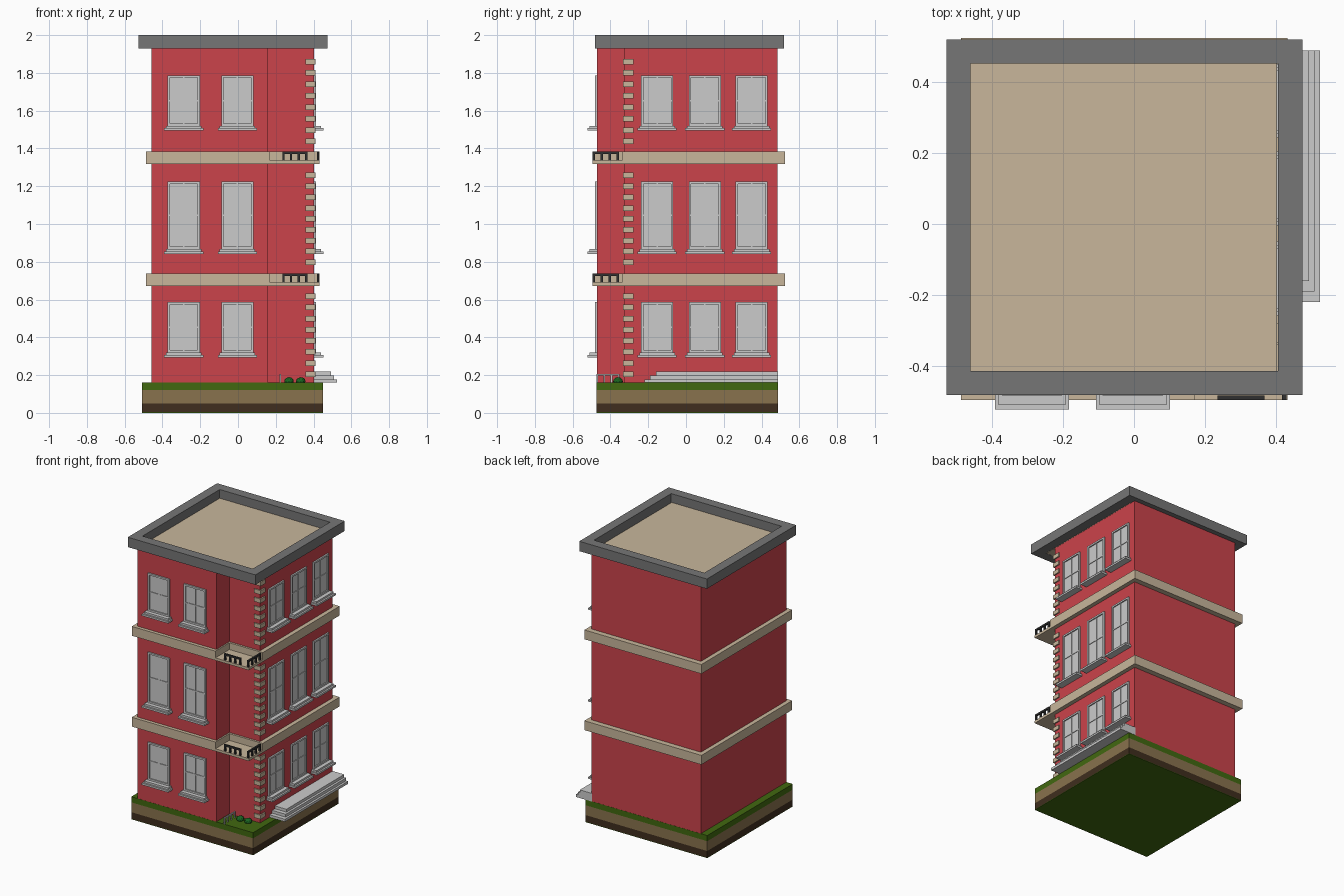
import bpy, bmesh

if "Cube" in bpy.data.objects:
    bpy.data.objects.remove(bpy.data.objects["Cube"])


def material(name, rgb):
    m = bpy.data.materials.new(name)
    m.diffuse_color = (*rgb, 1)
    m.use_nodes = True
    m.node_tree.nodes["Principled BSDF"].inputs["Base Color"].default_value = m.diffuse_color
    return m


RED = material("brick red", (0.60, 0.056, 0.07))
TAN = material("tan stone", (0.58, 0.47, 0.33))
SLATE = material("slate", (0.18, 0.18, 0.18))
GRASS = material("grass", (0.053, 0.14, 0.005))
DIRT = material("dirt", (0.25, 0.17, 0.075))
SOIL = material("dark soil", (0.05, 0.027, 0.013))
IRON = material("iron", (0.03, 0.03, 0.03))
LEAF = material("leaf", (0.01, 0.13, 0.015))


def prism(name, outline, z0, z1, mat=None):
    bm = bmesh.new()
    face = bm.faces.new([bm.verts.new((x, y, z0)) for x, y in outline])
    ext = bmesh.ops.extrude_face_region(bm, geom=[face])
    top = [v for v in ext["geom"] if isinstance(v, bmesh.types.BMVert)]
    bmesh.ops.translate(bm, verts=top, vec=(0, 0, z1 - z0))
    # extruding may drop the source face, so rebuild the bottom if needed
    bmesh.ops.holes_fill(bm, edges=[e for e in bm.edges if e.is_boundary])
    bmesh.ops.recalc_face_normals(bm, faces=bm.faces)
    me = bpy.data.meshes.new(name)
    bm.to_mesh(me)
    bm.free()
    ob = bpy.data.objects.new(name, me)
    bpy.context.collection.objects.link(ob)
    if mat:
        me.materials.append(mat)
    return ob


def box(name, x0, x1, y0, y1, z0, z1, mat=None):
    return prism(name, [(x0, y0), (x1, y0), (x1, y1), (x0, y1)], z0, z1, mat)


FRONT, RIGHT = -0.472, 0.402      # wall planes
NX, NY = 0.16, -0.325             # recessed corner


# box on a wall: u runs along the wall, d is how far it stands out
def wall_box(name, side, u0, u1, z0, z1, d, mat=None):
    if side == "front":
        return box(name, u0, u1, FRONT - d, FRONT + 0.005, z0, z1, mat)
    return box(name, RIGHT - 0.005, RIGHT + d, u0, u1, z0, z1, mat)


# Ground layers
for name, z0, z1, mat in [("ground_underside", 0, 0.004, GRASS), ("soil", 0.004, 0.05, SOIL),
                          ("dirt", 0.05, 0.12, DIRT), ("grass", 0.12, 0.16, GRASS)]:
    box(name, -0.507, 0.45, -0.473, 0.486, z0, z1, mat)

# Walls with recessed front right corner
prism("walls", [(-0.457, FRONT), (NX, FRONT), (NX, NY), (RIGHT, NY), (RIGHT, 0.485), (-0.457, 0.485)],
      0.16, 1.93, RED)

# Roof floor and parapet frame
box("roof_floor", -0.47, RIGHT, -0.43, 0.46, 1.931, 1.938, TAN)
for name, x0, x1, y0, y1 in [("left", -0.528, -0.46, -0.482, 0.52), ("right", 0.406, 0.474, -0.482, 0.52),
                             ("front", -0.46, 0.406, -0.482, -0.414), ("back", -0.46, 0.406, 0.452, 0.52)]:
    box("parapet_" + name, x0, x1, y0, y1, 1.93, 2.0, SLATE)

# Stone bands, balconies and railings
for z0 in (0.672, 1.317):
    z1 = z0 + 0.066
    zf = z0 + 0.018
    prism("stone_band", [(-0.487, -0.496), (0.17, -0.496), (0.17, -0.34), (0.432, -0.34),
                         (0.432, 0.523), (-0.487, 0.523)], z0, z1, TAN)
    box("balcony_floor", 0.17, 0.432, -0.496, -0.34, z0, zf, TAN)
    box("front_rail", 0.235, 0.367, -0.495, -0.483, z1 - 0.012, z1, IRON)
    box("side_rail", 0.417, 0.429, -0.495, -0.355, z1 - 0.012, z1, IRON)
    for i in range(4):
        x = 0.235 + i * 0.04
        box("front_baluster", x, x + 0.012, -0.495, -0.483, zf, z1 - 0.012, IRON)
        y = -0.495 + i * 0.0427
        box("side_baluster", 0.417, 0.429, y, y + 0.012, zf, z1 - 0.012, IRON)


# Window: glass, frame, glazing bars and stepped sill
def window(side, c, z0, z1):
    w, f, d = 0.085, 0.012, 0.011
    wall_box("window_glass", side, c - w, c + w, z0, z1, 0.003)
    for s in (-1, 1):
        a, b = sorted((c + s * w, c + s * (w - f)))
        wall_box("window_jamb", side, a, b, z0, z1, d)
    for z in (z0, z1 - f):
        wall_box("window_rail", side, c - w + f, c + w - f, z, z + f, d)
    zm = (z0 + z1) / 2
    wall_box("window_bar", side, c - w + f, c + w - f, zm - 0.004, zm + 0.004, 0.007)
    wall_box("window_mullion", side, c - 0.004, c + 0.004, z0 + f, z1 - f, 0.0065)
    wall_box("sill_upper", side, c - 0.094, c + 0.094, z0 - 0.013, z0, 0.038)
    wall_box("sill_lower", side, c - 0.104, c + 0.104, z0 - 0.026, z0 - 0.013, 0.05)


for z0, z1 in [(0.32, 0.587), (0.868, 1.225), (1.52, 1.787)]:
    for c in (-0.287, -0.003):
        window("front", c, z0, z1)
    for c in (-0.153, 0.1, 0.347):
        window("right", c, z0, z1)

# Corner quoins
for z_low, z_high, n in [(0.205, 0.617, 8), (0.797, 1.257, 9), (1.437, 1.86, 8)]:
    for i in range(n):
        z = z_low + (z_high - z_low) * i / (n - 1)
        box("quoin", 0.357, 0.411, NY - 0.008, -0.279, z - 0.0145, z + 0.0145, TAN)

# Steps on the right side
for x1, y0, z0, z1 in [(0.523, -0.22, 0.16, 0.178), (0.508, -0.19, 0.178, 0.198), (0.492, -0.16, 0.198, 0.218)]:
    box("step", RIGHT - 0.005, x1, y0, 0.488, z0, z1)

# Small garden fence
box("fence_rail", 0.219, 0.227, -0.475, -0.352, 0.197, 0.206)
for i in range(4):
    y = -0.475 + i * 0.0383
    box("fence_post", 0.219, 0.227, y, y + 0.008, 0.16, 0.197)

# Bushes
for x, y in [(0.27, -0.36), (0.332, -0.36)]:
    bpy.ops.mesh.primitive_ico_sphere_add(subdivisions=2, radius=0.026, location=(x, y, 0.167))
    bush = bpy.context.object
    bush.name = "bush"
    bush.scale.z = 0.85
    bush.data.materials.append(LEAF)
